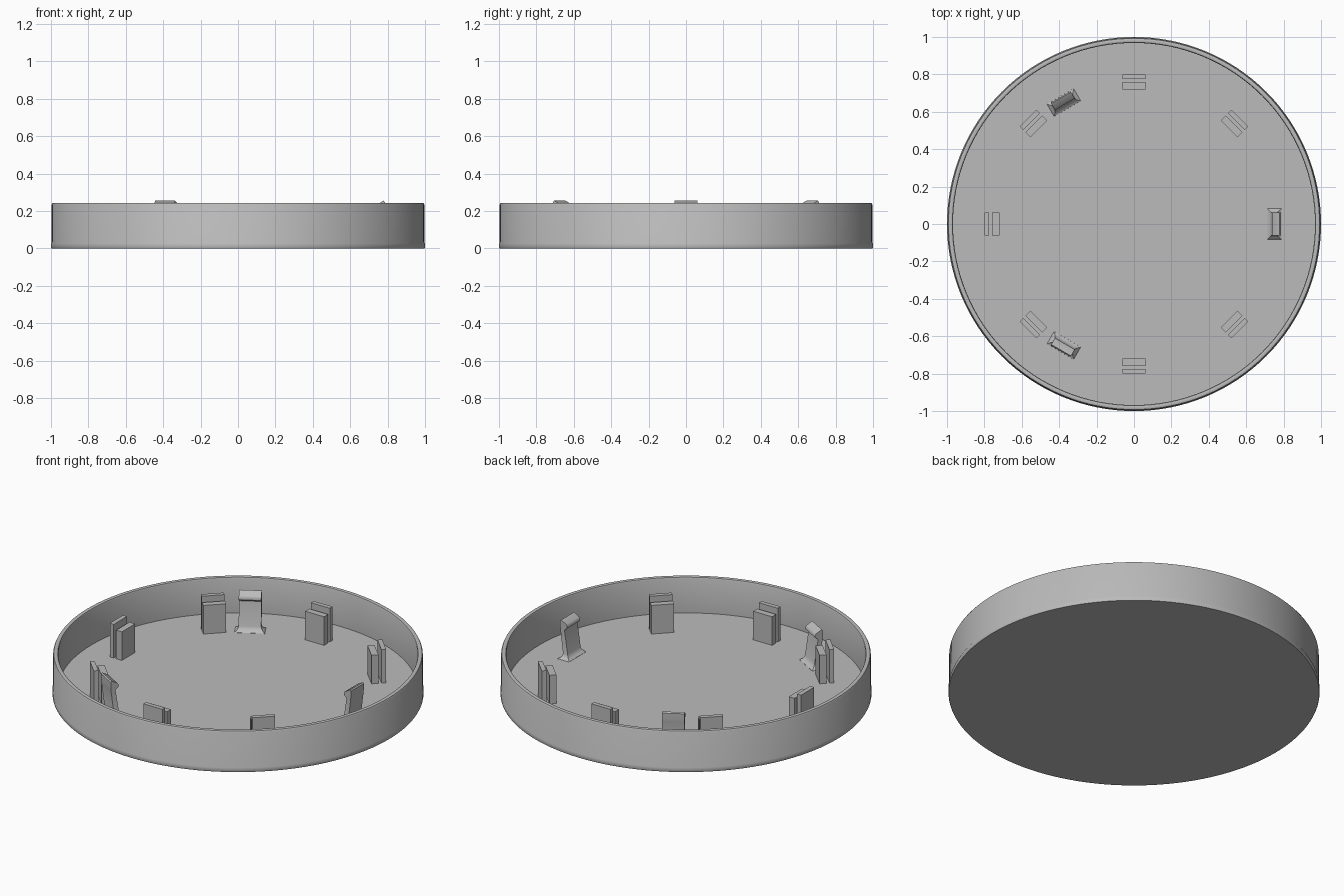
import bpy
import bmesh
from math import radians, tau
from mathutils import Matrix

cube = bpy.data.objects.get("Cube")
if cube:
    bpy.data.objects.remove(cube, do_unlink=True)

FLOOR = 0.03

# One grey plastic for everything
GREY = (0.5, 0.5, 0.5, 1)
plastic = bpy.data.materials.new("grey plastic")
plastic.use_nodes = True
plastic.diffuse_color = GREY
plastic.node_tree.nodes["Principled BSDF"].inputs["Base Color"].default_value = GREY


def make_object(name, bm, angle=0.0, smooth=None):
    """Turn a bmesh into an object rotated about the vertical axis."""
    bmesh.ops.recalc_face_normals(bm, faces=bm.faces)
    bm.transform(Matrix.Rotation(radians(angle), 4, "Z"))
    mesh = bpy.data.meshes.new(name)
    bm.to_mesh(mesh)
    bm.free()
    mesh.materials.append(plastic)
    obj = bpy.data.objects.new(name, mesh)
    bpy.context.collection.objects.link(obj)
    if smooth:
        bpy.ops.object.select_all(action="DESELECT")
        obj.select_set(True)
        bpy.context.view_layer.objects.active = obj
        bpy.ops.object.shade_smooth_by_angle(angle=radians(smooth))
    return obj


def lathe(name, profile, steps=128):
    """Revolve a radius/height profile."""
    bm = bmesh.new()
    verts = [bm.verts.new((r, 0, z)) for r, z in profile]
    edges = [bm.edges.new(pair) for pair in zip(verts, verts[1:])]
    bmesh.ops.spin(bm, geom=verts + edges, cent=(0, 0, 0), axis=(0, 0, 1),
                   angle=tau, steps=steps, use_merge=True)
    bmesh.ops.remove_doubles(bm, verts=bm.verts, dist=1e-5)
    return make_object(name, bm, smooth=30)


def loft(name, sections, angle, smooth=None):
    """Stack rectangular sections: inner r, inner z, outer r, outer z, half width."""
    bm = bmesh.new()
    rings = []
    for r_in, z_in, r_out, z_out, half in sections:
        corners = [(r_in, -half, z_in), (r_out, -half, z_out),
                   (r_out, half, z_out), (r_in, half, z_in)]
        rings.append([bm.verts.new(c) for c in corners])
    for low, high in zip(rings, rings[1:]):
        for i in range(4):
            j = (i + 1) % 4
            bm.faces.new((low[i], low[j], high[j], high[i]))
    bm.faces.new(rings[0][::-1])
    bm.faces.new(rings[-1])
    return make_object(name, bm, angle, smooth)


# Shallow round dish with a thin wall, rounded rim and slight foot
lathe("dish", [
    (0, 0), (0.998, 0), (1, 0.004), (1, 0.026), (0.996, 0.034),
    (0.996, 0.234), (0.992, 0.241), (0.986, 0.243), (0.977, 0.243),
    (0.971, 0.241), (0.968, 0.234), (0.968, FLOOR), (0, FLOOR),
])


def plate(name, r_in, r_out, top, angle):
    half = 0.0625
    loft(name, [(r_in, FLOOR - 0.01, r_out, FLOOR - 0.01, half),
                (r_in, top, r_out, top, half)], angle)


# Paired upright plates: a low inner one and a taller outer one
for n in range(1, 8):
    plate(f"inner_plate_{n}", 0.72, 0.758, 0.2, 45 * n)
    plate(f"outer_plate_{n}", 0.774, 0.8, 0.23, 45 * n)

# Snap clips: flared foot, outward leaning stem, inward hook with sloped top
CLIP = [
    (0.71, 0.025, 0.79, 0.025, 0.085),
    (0.712, 0.031, 0.788, 0.031, 0.082),
    (0.722, 0.037, 0.776, 0.037, 0.072),
    (0.731, 0.047, 0.769, 0.047, 0.065),
    (0.736, 0.06, 0.766, 0.06, 0.061),
    (0.757, 0.2, 0.784, 0.2, 0.061),
    (0.739, 0.214, 0.785, 0.214, 0.061),
    (0.739, 0.227, 0.785, 0.248, 0.061),
    (0.745, 0.236, 0.779, 0.255, 0.061),
]
for n in range(3):
    loft(f"snap_clip_{n + 1}", CLIP, 120 * n, smooth=35)
